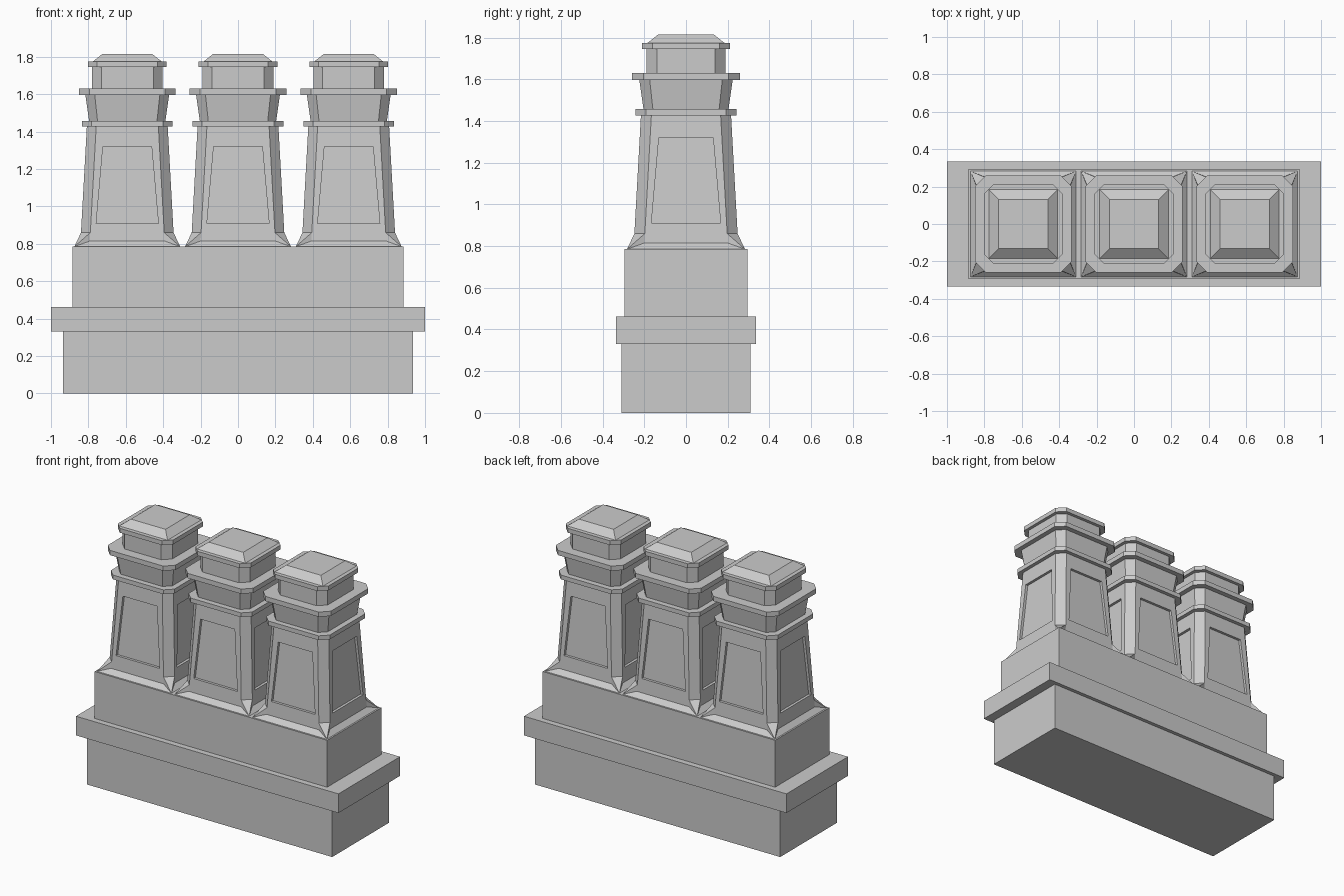
import bpy, bmesh
from mathutils import Matrix, Vector
from math import pi

if "Cube" in bpy.data.objects:
    bpy.data.objects.remove(bpy.data.objects["Cube"])


def finish(bm, name):
    bmesh.ops.remove_doubles(bm, verts=bm.verts, dist=1e-5)
    bmesh.ops.recalc_face_normals(bm, faces=bm.faces)
    mesh = bpy.data.meshes.new(name)
    bm.to_mesh(mesh)
    bm.free()
    obj = bpy.data.objects.new(name, mesh)
    bpy.context.collection.objects.link(obj)
    return obj


def block(name, hx, hy, z0, z1):
    bm = bmesh.new()
    bmesh.ops.create_cube(bm, size=1, matrix=Matrix.Translation((0, 0, (z0 + z1) / 2))
                          @ Matrix.Diagonal((2 * hx, 2 * hy, z1 - z0, 1)))
    return finish(bm, name)


def loft(name, cx, levels):
    """Stack chamfered-square sections given as (z, half width, chamfer)."""
    bm = bmesh.new()
    rings = []
    for z, h, c in levels:
        k = h - c
        pts = [(k, -h), (h, -k), (h, k), (k, h), (-k, h), (-h, k), (-h, -k), (-k, -h)]
        rings.append([bm.verts.new((cx + x, y, z)) for x, y in pts])
    for a, b in zip(rings, rings[1:]):
        for i in range(8):
            j = (i + 1) % 8
            bm.faces.new((a[i], a[j], b[j], b[i]))
    bm.faces.new(rings[0][::-1])
    bm.faces.new(rings[-1])
    return finish(bm, name)


def pot_body(name, cx):
    """Tapered body with recessed panels, flared foot and corner spurs."""
    bm = bmesh.new()
    zb, zs, zt, foot = 0.815, 0.86, 1.43, 0.283

    def half(z):
        return 0.25 + (0.216 - 0.25) * (z - zb) / (zt - zb)

    for side in range(4):
        rot = Matrix.Translation((cx, 0, 0)) @ Matrix.Rotation(side * pi / 2, 4, 'Z')

        def face(*pts):
            bm.faces.new([bm.verts.new(rot @ Vector(p)) for p in pts])

        def edge(s, z):
            h = half(z)
            return (s * (h - 0.05), -h, z)

        # foot slope and strip above it
        cl, cr = (-foot, -foot, 0.785), (foot, -foot, 0.785)
        face(cl, cr, edge(1, zb), edge(-1, zb))
        face(edge(-1, zb), edge(1, zb), edge(1, zs), edge(-1, zs))
        # corner spurs
        face(cr, edge(1, zs), edge(1, zb))
        face(cl, edge(-1, zb), edge(-1, zs))
        hs, ht = half(zs), half(zt)
        face(cr, (hs, -hs + 0.05, zs), edge(1, zs))
        # chamfer
        face(edge(1, zs), (hs, -hs + 0.05, zs), (ht, -ht + 0.05, zt), edge(1, zt))
        # panel frame, reveal and recessed panel
        outer = [edge(-1, zs), edge(1, zs), edge(1, zt), edge(-1, zt)]
        inner = [(x, -half(z), z) for x, z in
                 ((-0.166, 0.91), (0.166, 0.91), (0.13, 1.32), (-0.13, 1.32))]
        deep = [(x, y + 0.018, z) for x, y, z in inner]
        for i in range(4):
            j = (i + 1) % 4
            face(outer[i], outer[j], inner[j], inner[i])
            face(inner[i], inner[j], deep[j], deep[i])
        face(*deep)
    return finish(bm, name)


# stepped chimney base
block("base_block", 0.935, 0.31, 0, 0.33)
block("base_ledge", 1.0, 0.335, 0.33, 0.462)
block("upper_block", 0.886, 0.295, 0.462, 0.785)

# three chimney pots
for n, cx in enumerate((-0.592, 0, 0.592), 1):
    pot_body(f"pot_body_{n}", cx)
    loft(f"pot_lower_collar_{n}", cx, [(1.427, 0.242, 0.05), (1.457, 0.242, 0.05)])
    loft(f"pot_neck_{n}", cx, [(1.457, 0.204, 0.045), (1.597, 0.224, 0.05)])
    loft(f"pot_upper_collar_{n}", cx, [(1.597, 0.258, 0.055), (1.63, 0.258, 0.055)])
    loft(f"pot_crown_{n}", cx, [(1.63, 0.189, 0.05), (1.745, 0.189, 0.05)])
    loft(f"pot_cap_rim_{n}", cx, [(1.745, 0.211, 0.05), (1.775, 0.211, 0.05)])
    # square hipped cap
    bm = bmesh.new()
    bmesh.ops.create_cube(bm, size=2)
    for v in bm.verts:
        h, z = (0.132, 1.816) if v.co.z > 0 else (0.184, 1.775)
        v.co = (cx + v.co.x * h, v.co.y * h, z)
    finish(bm, f"pot_cap_{n}")
